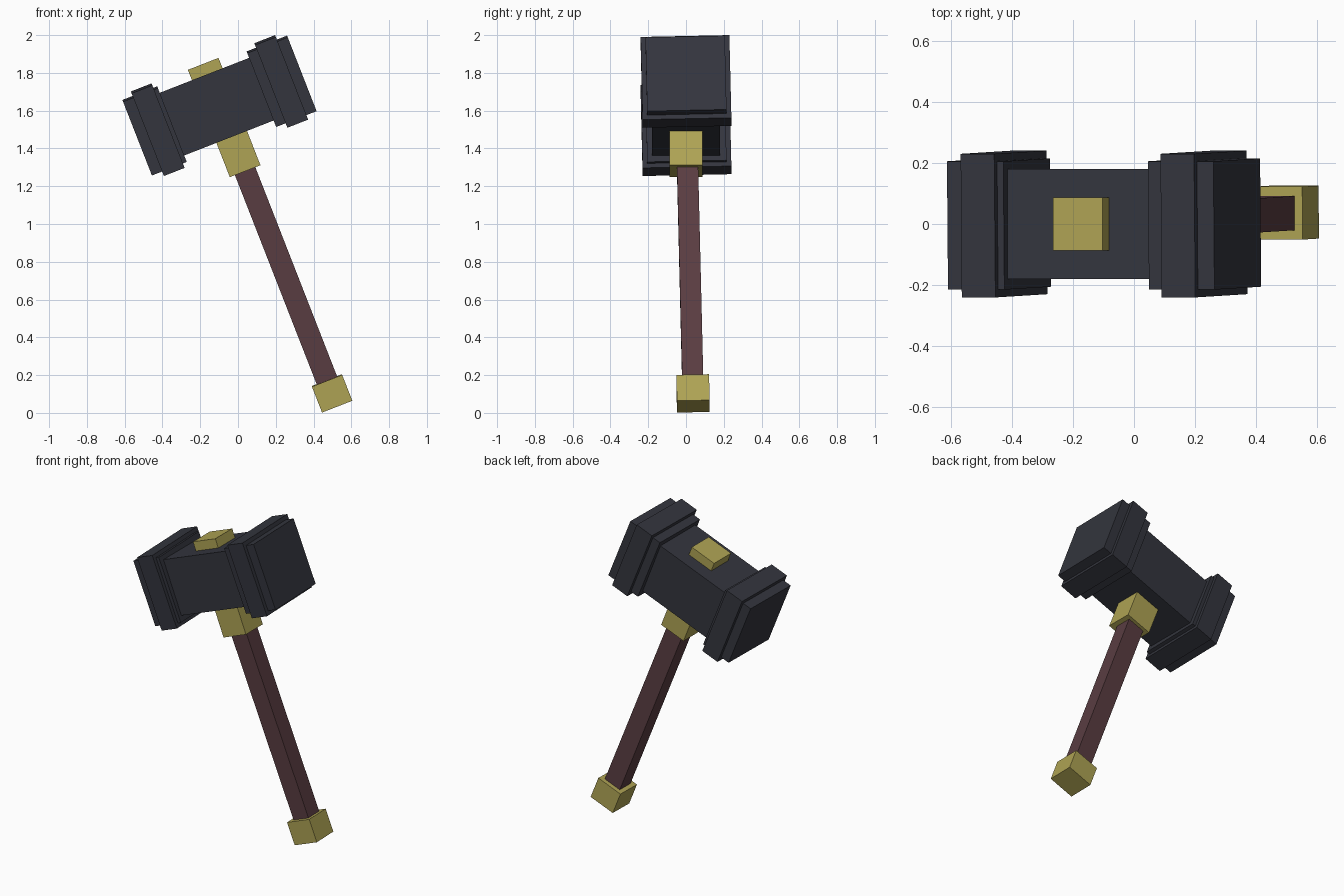
import bpy, bmesh, math
from mathutils import Matrix

if "Cube" in bpy.data.objects:
    bpy.data.objects.remove(bpy.data.objects["Cube"])

def mat(name, rgb):
    m = bpy.data.materials.new(name)
    m.diffuse_color = (*rgb, 1)
    m.use_nodes = True
    m.node_tree.nodes["Principled BSDF"].inputs["Base Color"].default_value = m.diffuse_color
    return m

IRON = mat("dark iron", (0.034, 0.036, 0.048))
GOLD = mat("dull gold", (0.43, 0.37, 0.089))
WOOD = mat("dark wood", (0.102, 0.047, 0.054))

# Hammer frame: origin at head centre, local x along the head, local z up the handle
LEAN = Matrix.Translation((-0.098, 0, 1.627)) @ Matrix.Rotation(math.radians(-21.35), 4, 'Y')
ROLL = Matrix.Rotation(math.radians(1.3), 4, 'X')   # slight sideways tilt of some parts

def box(name, material, x, y, z, rolled=False):
    """Box from (min, max) ranges in the hammer frame."""
    size = [r[1] - r[0] for r in (x, y, z)]
    mid = [(r[0] + r[1]) / 2 for r in (x, y, z)]
    bm = bmesh.new()
    bmesh.ops.create_cube(bm, size=1)
    frame = LEAN @ ROLL if rolled else LEAN
    bm.transform(frame @ Matrix.Translation(mid) @ Matrix.Diagonal((*size, 1)))
    me = bpy.data.meshes.new(name)
    bm.to_mesh(me)
    bm.free()
    me.materials.append(material)
    ob = bpy.data.objects.new(name, me)
    bpy.context.collection.objects.link(ob)

def sym(h):
    return (-h, h)

# Head: core block, and a stepped striking block at each end
box("head_core", IRON, sym(0.30), sym(0.18), sym(0.178))
for side, s, inner in (("left", -1, 0.27), ("right", 1, 0.238)):
    box(side + "_striking_block", IRON, sorted((s * inner, s * 0.468)),
        sym(0.21), sym(0.21), True)
    box(side + "_striking_band", IRON, sorted((s * 0.292, s * 0.41)),
        sym(0.235), sym(0.235), True)

# Gold collar passing through the head, showing above and below
box("collar", GOLD, sym(0.087), sym(0.0875), (-0.373, 0.237))

# Handle and pommel
box("handle", WOOD, sym(0.058), sym(0.056), (-1.60, -0.30), True)
box("pommel", GOLD, sym(0.086), sym(0.0865), (-1.71, -1.563), True)
